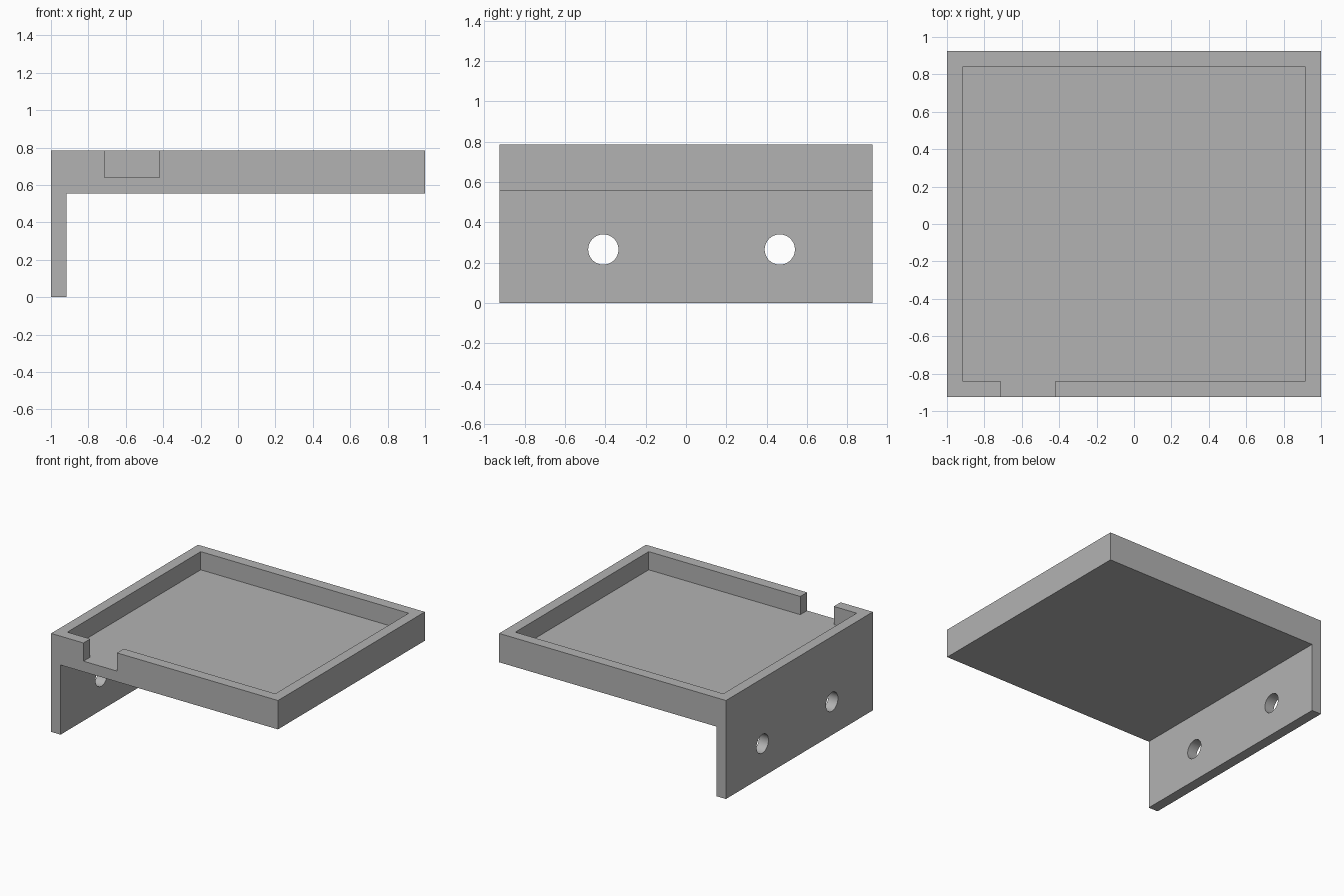
import bpy, bmesh
from math import pi, radians
from mathutils import Matrix

cube = bpy.data.objects.get("Cube")
if cube:
    bpy.data.objects.remove(cube, do_unlink=True)

HALF_Y = 0.925           # half depth of the bracket
TOP, FLOOR, BASE = 0.785, 0.64, 0.555
INNER_X, INNER_Y = 0.917, 0.84

grey = bpy.data.materials.new("plain grey")
grey.use_nodes = True
colour = (0.45, 0.45, 0.45, 1)
grey.diffuse_color = colour
grey.node_tree.nodes["Principled BSDF"].inputs["Base Color"].default_value = colour


def add_object(name, bm):
    bmesh.ops.recalc_face_normals(bm, faces=bm.faces)
    mesh = bpy.data.meshes.new(name)
    bm.to_mesh(mesh)
    bm.free()
    mesh.materials.append(grey)
    obj = bpy.data.objects.new(name, mesh)
    bpy.context.collection.objects.link(obj)
    return obj


def box(name, low, high):
    bm = bmesh.new()
    bmesh.ops.create_cube(bm, size=1)
    for v in bm.verts:
        v.co = [h if c > 0 else l for c, l, h in zip(v.co, low, high)]
    return add_object(name, bm)


def screw_hole(y):
    bm = bmesh.new()
    place = Matrix.Translation((-0.96, y, 0.265)) @ Matrix.Rotation(pi / 2, 4, 'Y')
    bmesh.ops.create_cone(bm, cap_ends=True, segments=48, radius1=0.075,
                          radius2=0.075, depth=0.3, matrix=place)
    return add_object("screw_hole_cutter", bm)


# L-shaped body: slab with a mounting plate hanging from its right edge
profile = [(-1, 0), (-INNER_X, 0), (-INNER_X, BASE), (1, BASE), (1, TOP), (-1, TOP)]
bm = bmesh.new()
face = bm.faces.new([bm.verts.new((x, -HALF_Y, z)) for x, z in profile])
side = bmesh.ops.extrude_face_region(bm, geom=[face])
moved = [g for g in side["geom"] if isinstance(g, bmesh.types.BMVert)]
bmesh.ops.translate(bm, verts=moved, vec=(0, 2 * HALF_Y, 0))
body = add_object("tray_bracket", bm)

# Tray recess, cable notch in the front rim, and two screw holes
cutters = [
    box("recess_cutter", (-INNER_X, -INNER_Y, FLOOR), (INNER_X, INNER_Y, 1)),
    box("notch_cutter", (-0.715, -1.1, FLOOR), (-0.42, -0.7, 1)),
    screw_hole(-0.41),
    screw_hole(0.465),
]
bpy.context.view_layer.objects.active = body
for cutter in cutters:
    cutter.hide_render = True
    mod = body.modifiers.new("cut", 'BOOLEAN')
    mod.operation = 'DIFFERENCE'
    mod.solver = 'EXACT'
    mod.object = cutter
    bpy.ops.object.modifier_apply(modifier=mod.name)
    bpy.data.objects.remove(cutter, do_unlink=True)

# Smooth hole walls, crisp edges elsewhere
bpy.ops.object.select_all(action='DESELECT')
body.select_set(True)
bpy.ops.object.shade_smooth_by_angle(angle=radians(30))
